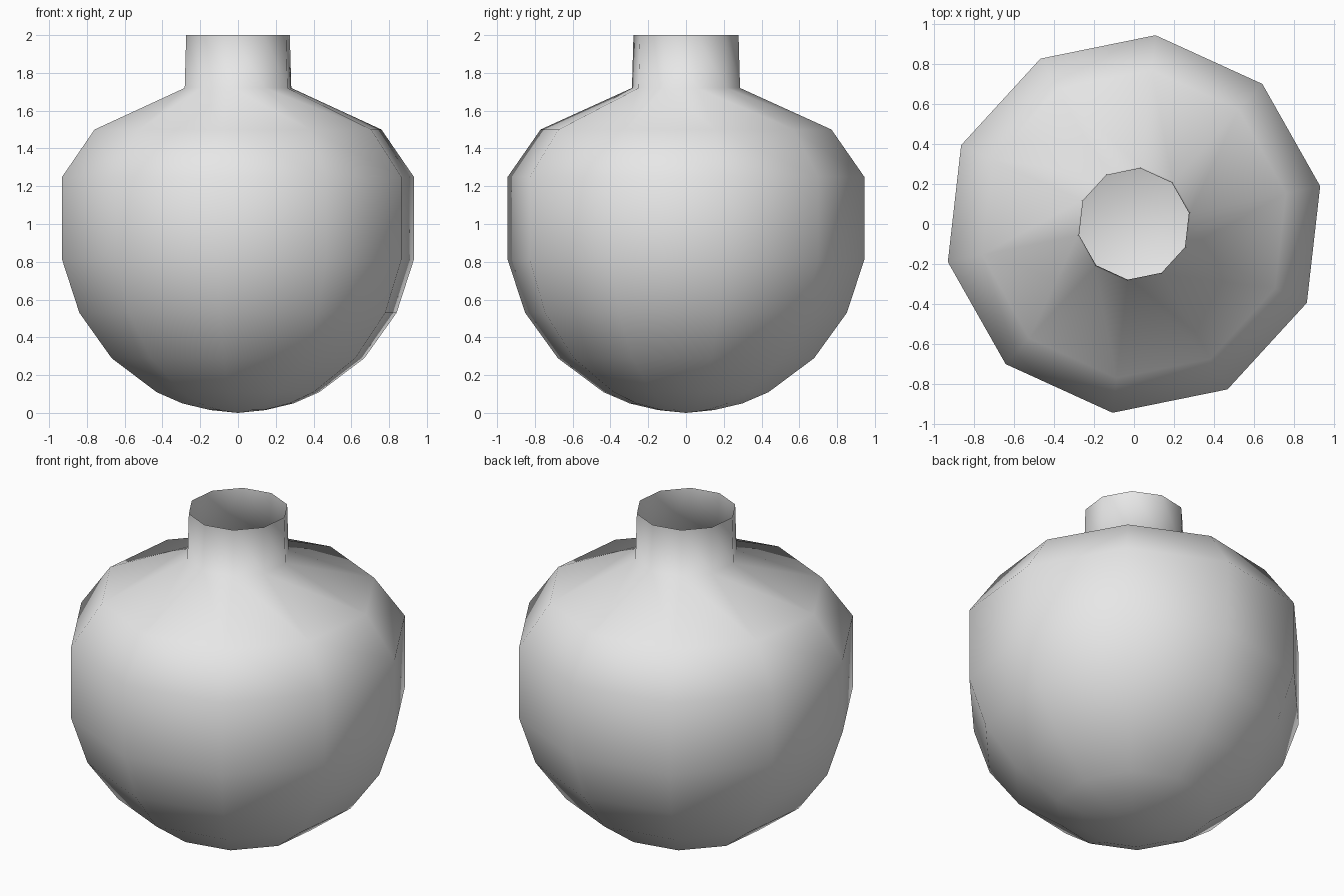
import bpy, bmesh, math

cube = bpy.data.objects.get("Cube")
if cube:
    bpy.data.objects.remove(cube, do_unlink=True)

SIDES = 10
TURN = math.radians(11.5)

# Flask outline from the open lip down to the base: (radius, height)
PROFILE = [(0.28, 2.0), (0.288, 1.72), (0.775, 1.5), (0.95, 1.25), (0.95, 0.81),
           (0.857, 0.53), (0.683, 0.29), (0.44, 0.11), (0.3, 0.05), (0.15, 0.015)]

grey = bpy.data.materials.new("plain grey")
grey.use_nodes = True
grey.diffuse_color = (0.8, 0.8, 0.8, 1)
grey.node_tree.nodes["Principled BSDF"].inputs["Base Color"].default_value = (0.8, 0.8, 0.8, 1)


def ring(bm, radius, height):
    angles = [TURN + math.tau * i / SIDES for i in range(SIDES)]
    return [bm.verts.new((radius * math.cos(a), radius * math.sin(a), height)) for a in angles]


# Round-bellied body and open neck as one thin shell
bm = bmesh.new()
rings = [ring(bm, r, z) for r, z in PROFILE]
for upper, lower in zip(rings, rings[1:]):
    for i in range(SIDES):
        j = (i + 1) % SIDES
        bm.faces.new((upper[i], lower[i], lower[j], upper[j]))

# Base closed to a point
tip = bm.verts.new((0, 0, 0))
for i in range(SIDES):
    bm.faces.new((rings[-1][i], tip, rings[-1][(i + 1) % SIDES]))

for face in bm.faces:
    face.smooth = True
mesh = bpy.data.meshes.new("round_flask")
bm.to_mesh(mesh)
bm.free()
mesh.materials.append(grey)
flask = bpy.data.objects.new("round_flask", mesh)
bpy.context.collection.objects.link(flask)
